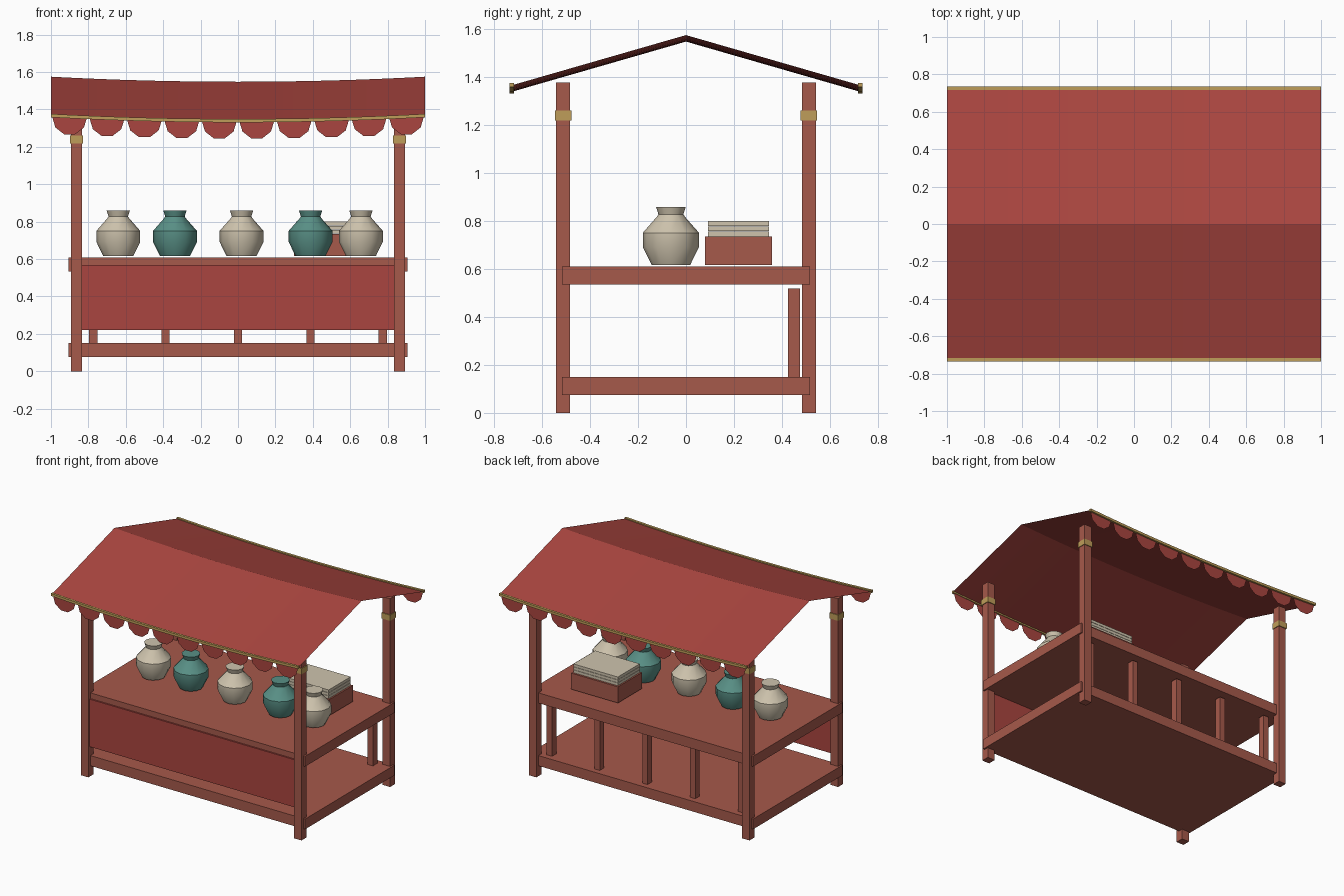
import bpy, bmesh, math

cube = bpy.data.objects.get("Cube")
if cube:
    bpy.data.objects.remove(cube, do_unlink=True)


def material(name, rgb):
    m = bpy.data.materials.new(name)
    m.use_nodes = True
    colour = (*rgb, 1)
    m.diffuse_color = colour
    m.node_tree.nodes["Principled BSDF"].inputs["Base Color"].default_value = colour
    return m


WOOD = material("wood", (0.38, 0.1, 0.07))
CLOTH = material("cloth", (0.4, 0.06, 0.05))
GOLD = material("gold", (0.52, 0.34, 0.1))
CREAM = material("cream", (0.62, 0.55, 0.42))
TEAL = material("teal", (0.1, 0.28, 0.24))


def finish(bm, name, mat):
    mesh = bpy.data.meshes.new(name)
    bm.to_mesh(mesh)
    bm.free()
    mesh.materials.append(mat)
    obj = bpy.data.objects.new(name, mesh)
    bpy.context.collection.objects.link(obj)
    return obj


def box(name, centre, size, mat):
    bm = bmesh.new()
    bmesh.ops.create_cube(bm, size=1)
    bmesh.ops.scale(bm, vec=size, verts=bm.verts)
    bmesh.ops.translate(bm, vec=centre, verts=bm.verts)
    return finish(bm, name, mat)


def smooth(obj, degrees):
    bpy.ops.object.select_all(action="DESELECT")
    obj.select_set(True)
    bpy.context.view_layer.objects.active = obj
    bpy.ops.object.shade_smooth_by_angle(angle=math.radians(degrees))


# Posts with gold bands
for side, sx in (("right", -1), ("left", 1)):
    for end, sy in (("front", -1), ("back", 1)):
        x, y = sx * 0.863, sy * 0.512
        box(f"{end}_{side}_post", (x, y, 0.689), (0.06, 0.058, 1.378), WOOD)
        box(f"{end}_{side}_post_band", (x, y, 1.24), (0.07, 0.07, 0.042), GOLD)

# Counter, lower shelf, front panel and back uprights
box("counter", (0, 0, 0.572), (1.81, 1.034, 0.075), WOOD)
box("lower_shelf", (0, 0, 0.113), (1.81, 1.034, 0.075), WOOD)
box("front_panel", (0, -0.516, 0.394), (1.7, 0.024, 0.348), CLOTH)
for i in range(5):
    box(f"back_upright_{i + 1}", ((i - 2) * 0.387, 0.45, 0.33),
        (0.043, 0.05, 0.376), WOOD)

# Sagging cloth roof
EAVE_Y, RIDGE_Z, EAVE_Z, SAG, STEPS = 0.722, 1.548, 1.34, 0.027, 16
xs = [-1 + 2 * i / STEPS for i in range(STEPS + 1)]


def lift(x):
    return SAG * x * x


bm = bmesh.new()
rows = [[bm.verts.new((x, y, z + lift(x))) for x in xs]
        for y, z in ((-EAVE_Y, EAVE_Z), (0, RIDGE_Z), (EAVE_Y, EAVE_Z))]
for a, b in zip(rows, rows[1:]):
    for i in range(STEPS):
        bm.faces.new((a[i], a[i + 1], b[i + 1], b[i]))
smooth(finish(bm, "roof_cloth", CLOTH), 20)


# Gold eave trim swept along the sag, and scalloped valance beneath it
def trim(name, y):
    bm = bmesh.new()
    h = 0.009
    rings = [[bm.verts.new((x, y + dy, EAVE_Z + lift(x) + dz))
              for dy, dz in ((-h, -h), (h, -h), (h, h), (-h, h))] for x in xs]
    for a, b in zip(rings, rings[1:]):
        for i in range(4):
            j = (i + 1) % 4
            bm.faces.new((a[i], a[j], b[j], b[i]))
    bm.faces.new(rings[0])
    bm.faces.new(rings[-1])
    bmesh.ops.recalc_face_normals(bm, faces=bm.faces)
    finish(bm, name, GOLD)


def valance(name, y):
    bm = bmesh.new()
    for i in range(10):
        cx = -0.9 + 0.2 * i
        points = []
        for k in range(6):
            a = math.pi * (1 + k / 5)
            x = cx + 0.094 * math.cos(a)
            points.append(bm.verts.new((x, y, EAVE_Z + lift(cx) + 0.1 * math.sin(a))))
        bm.faces.new(points if y < 0 else points[::-1])
    finish(bm, name, CLOTH)


for end, sy in (("front", -1), ("back", 1)):
    trim(f"{end}_eave_trim", sy * 0.726)
    valance(f"{end}_valance", sy * EAVE_Y)


# Lathed pots
PROFILE = ((0.08, 0), (0.117, 0.075), (0.117, 0.135), (0.06, 0.2),
           (0.052, 0.212), (0.062, 0.243))


def pot(name, x, mat, sides=12):
    bm = bmesh.new()
    rings = []
    for r, z in PROFILE:
        angles = [2 * math.pi * k / sides for k in range(sides)]
        rings.append([bm.verts.new((x + r * math.cos(a), -0.063 + r * math.sin(a),
                                    0.616 + z)) for a in angles])
    for a, b in zip(rings, rings[1:]):
        for k in range(sides):
            j = (k + 1) % sides
            bm.faces.new((a[k], a[j], b[j], b[k]))
    bm.faces.new(rings[0][::-1])
    bm.faces.new(rings[-1])
    smooth(finish(bm, name, mat), 35)


for i, x in enumerate((-0.64, -0.337, 0.019, 0.388, 0.657)):
    pot(f"pot_{i + 1}", x, TEAL if i % 2 else CREAM)

# Crate with a stack of folded cloth
box("crate", (0.49, 0.219, 0.676), (0.38, 0.279, 0.118), WOOD)
for i in range(3):
    box(f"folded_cloth_{i + 1}", (0.49, 0.219, 0.746 + 0.022 * i),
        (0.36, 0.254, 0.02), CREAM)
